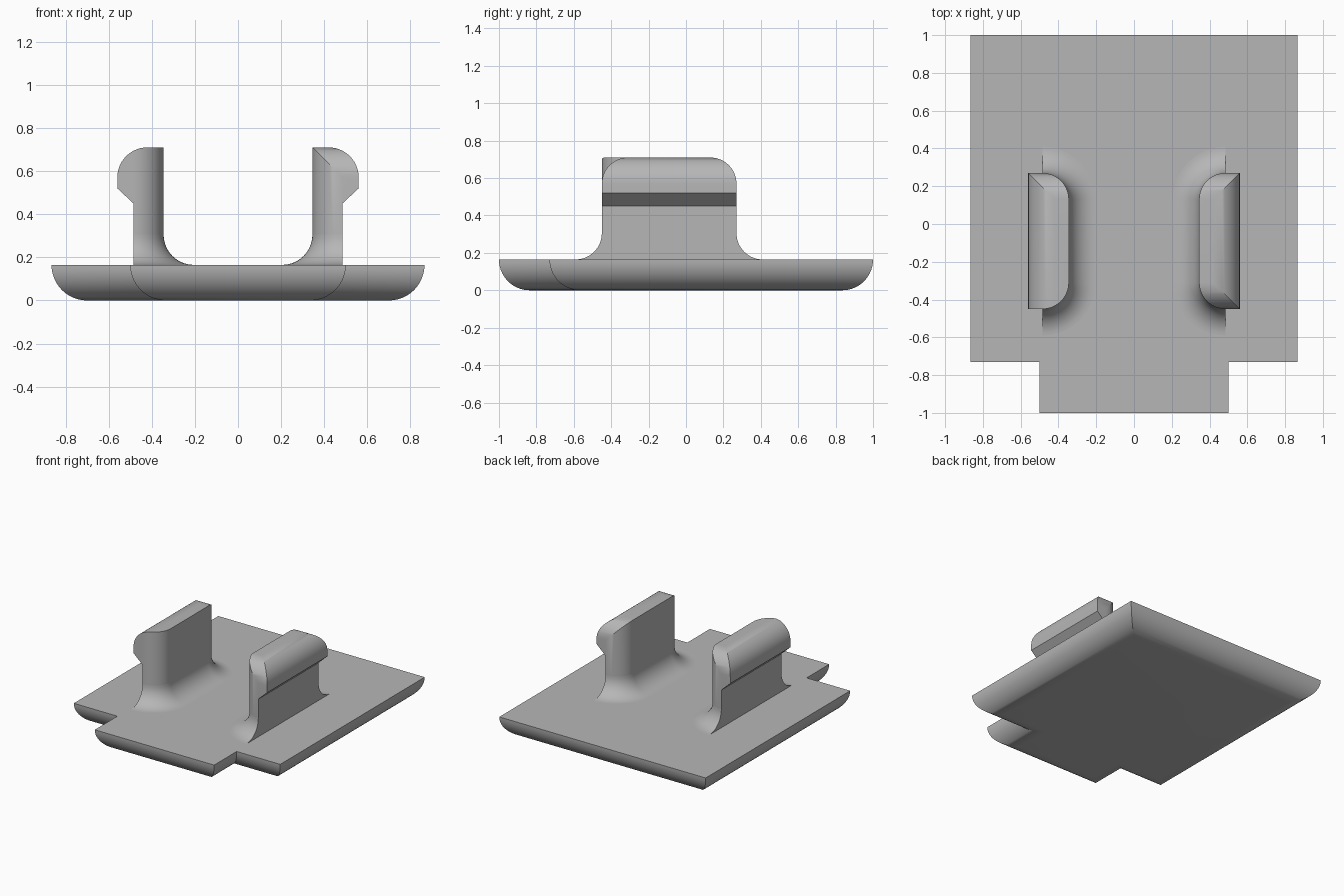
import bpy, bmesh, math

if "Cube" in bpy.data.objects:
    bpy.data.objects.remove(bpy.data.objects["Cube"])

SEG = 14
R = 0.14            # rounding of clips and their feet
H = 0.165           # plate thickness and its lower rounding

mat = bpy.data.materials.new("light_grey")
mat.diffuse_color = (0.47, 0.47, 0.47, 1)
mat.use_nodes = True
mat.node_tree.nodes["Principled BSDF"].inputs["Base Color"].default_value = mat.diffuse_color


def loft(name, rings, caps=(True, True)):
    """Skin a list of equal-length closed rings of 3D points."""
    bm = bmesh.new()
    loops = [[bm.verts.new(p) for p in ring] for ring in rings]
    n = len(loops[0])
    for a, b in zip(loops, loops[1:]):
        for i in range(n):
            j = (i + 1) % n
            bm.faces.new((a[i], a[j], b[j], b[i]))
    if caps[0]:
        bm.faces.new(loops[0])
    if caps[1]:
        bm.faces.new(loops[-1])
    bmesh.ops.recalc_face_normals(bm, faces=bm.faces)
    mesh = bpy.data.meshes.new(name)
    bm.to_mesh(mesh)
    bm.free()
    mesh.materials.append(mat)
    obj = bpy.data.objects.new(name, mesh)
    bpy.context.collection.objects.link(obj)
    return obj


def arc(cx, cy, r, a0, a1):
    return [(cx + r * math.cos(math.radians(a0 + (a1 - a0) * i / SEG)),
             cy + r * math.sin(math.radians(a0 + (a1 - a0) * i / SEG)))
            for i in range(SEG + 1)]


def activate(obj):
    bpy.ops.object.select_all(action='DESELECT')
    obj.select_set(True)
    bpy.context.view_layer.objects.active = obj


def smooth(obj):
    activate(obj)
    bpy.ops.object.shade_smooth_by_angle(angle=math.radians(25))


def intersect(obj, cutter):
    mod = obj.modifiers.new("trim", 'BOOLEAN')
    mod.operation, mod.solver, mod.object = 'INTERSECT', 'EXACT', cutter
    activate(obj)
    bpy.ops.object.modifier_apply(modifier=mod.name)
    bpy.data.objects.remove(cutter)


# Base plate with tongue, lower edges rounded inward
def plate_ring(d, z):
    w, t = 0.865 - d, 0.5 - d
    front, shoulder, back = -1 + d, -0.73 + d, 1 - d
    return [(-t, front, z), (t, front, z), (t, shoulder, z), (w, shoulder, z),
            (w, back, z), (-w, back, z), (-w, shoulder, z), (-t, shoulder, z)]


smooth(loft("base_plate", [plate_ring(H + x, H + z) for x, z in arc(0, 0, H, 180, 270)]))

# Clips: foot flare below, hooked head above
X_OUT, Y0, Y1 = 0.485, -0.45, 0.27
Z_FOOT, Z_TOP = H + R, 0.71


def plan(d):
    """Stem outline from above, grown by d on the inner side and ends."""
    return (arc(X_OUT, Y1 - R, R + d, 90, 180)
            + arc(X_OUT, Y0 + R, R + d, 180, 270))


def make_clip(side, s, round_front):
    # Flared foot
    rings = []
    for i in range(SEG + 1):
        t = math.pi / 2 * i / SEG
        z = Z_FOOT - R * math.cos(t)
        rings.append([(s * x, y, z) for x, y in plan(R - R * math.sin(t))])
    smooth(loft(side + "_clip_foot", rings, (False, False)))

    # Outline from above, carried out past the hook
    outline = plan(0) + [(0.7, Y0), (0.7, Y1)]
    clip = loft(side + "_clip", [[(s * x, y, z) for x, y in outline]
                                 for z in (Z_FOOT, 0.9)])
    # Hook profile seen from the front
    hook = ([(0.2, 0.2), (X_OUT, 0.2), (X_OUT, 0.45), (0.56, 0.52)]
            + arc(0.42, Z_TOP - R, R, 0, 90) + [(0.2, Z_TOP)])
    intersect(clip, loft("hook_trim", [[(s * x, y, z) for x, z in hook]
                                       for y in (-0.8, 0.8)]))
    # End rounding seen from the side
    ends = [(Y1, 0.2)] + arc(Y1 - R, Z_TOP - R, R, 0, 90)
    if round_front:
        ends += arc(Y0 + R, Z_TOP - R, R, 90, 180) + [(Y0, 0.2)]
    else:
        ends += [(-0.7, Z_TOP), (-0.7, 0.2)]
    intersect(clip, loft("end_trim", [[(s * x, y, z) for y, z in ends]
                                      for x in (0.1, 0.8)]))
    smooth(clip)


make_clip("right", 1, True)
make_clip("left", -1, False)
